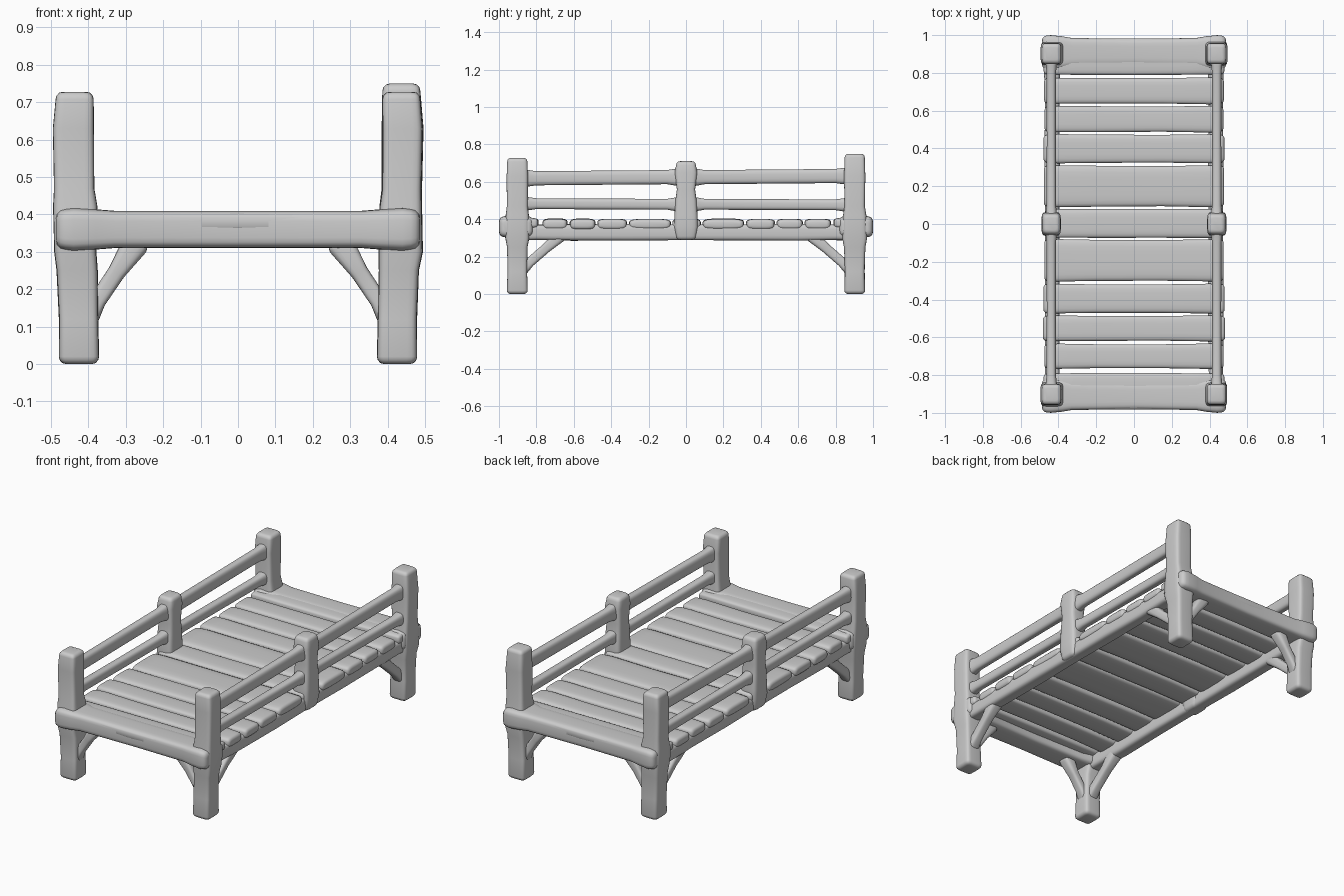
import bpy, bmesh, math, random
from mathutils import Vector

random.seed(4)
X, Y, Z = Vector((1, 0, 0)), Vector((0, 1, 0)), Vector((0, 0, 1))


def loft(name, secs, u, power=5, r=0.02, sides=20, jitter=0.0):
    """Skin rounded-box sections (x, y, z, half_u, half_v) into a round-ended bar."""
    secs = [(Vector(s[:3]), s[3], s[4]) for s in secs]
    d = (secs[-1][0] - secs[0][0]).normalized()
    v = d.cross(u).normalized()
    rings = []
    arc = [(0.0, 1.0), (0.13, 0.5), (0.5, 0.13), (1.0, 0.0)]  # (along, inset) of the end rounding
    p, a, b = secs[0]
    rings += [(p + d * r * t, a - r * i, b - r * i) for t, i in arc]
    rings += [(q, a + random.uniform(-jitter, jitter), b + random.uniform(-jitter, jitter))
              for q, a, b in secs[1:-1]]
    p, a, b = secs[-1]
    rings += [(p - d * r * t, a - r * i, b - r * i) for t, i in reversed(arc)]
    bm = bmesh.new()
    loops = []
    for p, a, b in rings:
        loop = []
        for k in range(sides):
            t = 2 * math.pi * (k + 0.5) / sides
            c, s = math.cos(t), math.sin(t)
            cu = math.copysign(abs(c) ** (2 / power), c) * a
            sv = math.copysign(abs(s) ** (2 / power), s) * b
            loop.append(bm.verts.new(p + u * cu + v * sv))
        loops.append(loop)
    for l0, l1 in zip(loops, loops[1:]):
        for k in range(sides):
            n = (k + 1) % sides
            bm.faces.new((l0[k], l0[n], l1[n], l1[k]))
    bm.faces.new(loops[0])
    bm.faces.new(loops[-1])
    bmesh.ops.recalc_face_normals(bm, faces=bm.faces)
    me = bpy.data.meshes.new(name)
    bm.to_mesh(me)
    bm.free()
    ob = bpy.data.objects.new(name, me)
    bpy.context.collection.objects.link(ob)
    return ob


for sx, side in ((-1, "left"), (1, "right")):
    # corner posts with their two braces
    for sy, end in ((-1, "front"), (1, "back")):
        top = 0.75 if (sx, sy) == (1, 1) else 0.728
        y = sy * 0.902
        loft(f"{end}_{side}_post", [
            (sx * 0.425, y, 0, 0.054, 0.056),
            (sx * 0.426, y, 0.12, 0.053, 0.054),
            (sx * 0.430, y, 0.25, 0.055, 0.056),
            (sx * 0.435, y, 0.30, 0.058, 0.065),
            (sx * 0.435, y, 0.42, 0.058, 0.062),
            (sx * 0.438, y, 0.47, 0.053, 0.054),
            (sx * 0.440, y, 0.63, 0.055, 0.057),
            (sx * 0.437, y, top, 0.051, 0.054)], X, 6, 0.02, 24, 0.002)
        loft(f"{end}_{side}_cross_brace", [
            (sx * 0.415, y, 0.105, 0.034, 0.032),
            (sx * 0.375, y, 0.17, 0.028, 0.023),
            (sx * 0.325, y, 0.245, 0.028, 0.024),
            (sx * 0.265, y, 0.335, 0.036, 0.036)], Y, 3.5)
        loft(f"{end}_{side}_side_brace", [
            (sx * 0.425, sy * 0.89, 0.12, 0.034, 0.034),
            (sx * 0.425, sy * 0.835, 0.17, 0.028, 0.026),
            (sx * 0.428, sy * 0.745, 0.248, 0.028, 0.026),
            (sx * 0.43, sy * 0.66, 0.325, 0.036, 0.036)], X, 3.5)
        # two handrails in each bay
        for level, zc, hz in (("upper", 0.625, 0.038), ("lower", 0.48, 0.029)):
            x, dz = sx * 0.438, 0.006 * sy if level == "upper" else -0.003 * sy
            loft(f"{end}_{side}_{level}_rail", [
                (x, sy * 0.02, zc, 0.032, hz + 0.010),
                (x, sy * 0.055, zc, 0.030, hz + 0.008),
                (x, sy * 0.10, zc, 0.025, hz),
                (x, sy * 0.45, zc + dz / 2, 0.024, hz),
                (x, sy * 0.80, zc + dz, 0.025, hz),
                (x, sy * 0.84, zc + dz, 0.029, hz + 0.006),
                (x, sy * 0.88, zc + dz, 0.032, hz + 0.008)], X, 3)
    # middle post, swelling where the rails meet it
    loft(f"middle_{side}_post", [
        (sx * 0.437, 0, 0.29, 0.045, 0.055),
        (sx * 0.438, 0, 0.36, 0.052, 0.064),
        (sx * 0.438, 0, 0.42, 0.050, 0.062),
        (sx * 0.438, 0, 0.50, 0.049, 0.057),
        (sx * 0.438, 0, 0.56, 0.047, 0.049),
        (sx * 0.438, 0, 0.65, 0.051, 0.061),
        (sx * 0.437, 0, 0.71, 0.047, 0.053)], X, 5)
    # long side beam carrying the planks
    loft(f"{side}_side_beam", [(sx * 0.433, -0.92, 0.33, 0.042, 0.045)] + [
        (sx * 0.433, y, 0.33, 0.040, 0.043)
        for y in (-0.8, -0.6, -0.3, 0, 0.3, 0.6, 0.8)] + [
        (sx * 0.433, 0.92, 0.33, 0.042, 0.045)], X, 4, 0.02, 20, 0.003)

# thick end beams, swollen at the posts, with a wide end plank on top
for sy, end in ((-1, "front"), (1, "back")):
    prof = [(0.487, 0.09, 0.055), (0.44, 0.092, 0.058), (0.38, 0.086, 0.054),
            (0.33, 0.075, 0.050), (0.0, 0.070, 0.050)]
    prof = [(-x, a, b) for x, a, b in prof] + [(x, a, b) for x, a, b in prof[-2::-1]]
    loft(f"{end}_end_beam", [(x, sy * (0.908 if abs(x) > 0.35 else 0.910), 0.36, a, b)
                             for x, a, b in prof], Y, 5, 0.025, 24)
    loft(f"{end}_end_plank", [(x, sy * 0.885, 0.38, w, 0.027) for x, w in
                              ((-0.478, 0.093), (-0.3, 0.096), (0, 0.097), (0.3, 0.095), (0.478, 0.093))],
         Y, 5, 0.015)

# deck planks between the ends, with narrow gaps
edges = [(-0.763, -0.637), (-0.618, -0.487), (-0.472, -0.318), (-0.302, -0.083), (-0.072, 0.078),
         (0.092, 0.308), (0.325, 0.472), (0.488, 0.622), (0.638, 0.772)]
for i, (y0, y1) in enumerate(edges):
    yc, w = (y0 + y1) / 2, (y1 - y0) / 2
    reach = 0.476 + random.uniform(-0.006, 0.008)
    loft(f"deck_plank_{i + 1}", [
        (-reach, yc, 0.373, w, 0.028), (-0.40, yc, 0.374, w + 0.003, 0.028),
        (-0.2, yc, 0.375, w, 0.025), (0.15, yc, 0.374, w, 0.026),
        (0.40, yc, 0.374, w + 0.003, 0.028), (reach, yc, 0.373, w, 0.028)],
        Y, 4, 0.018, 20, 0.002)

# smooth shading on everything
bpy.ops.object.select_all(action='SELECT')
bpy.context.view_layer.objects.active = bpy.context.selected_objects[0]
bpy.ops.object.shade_smooth_by_angle(angle=math.radians(40))
